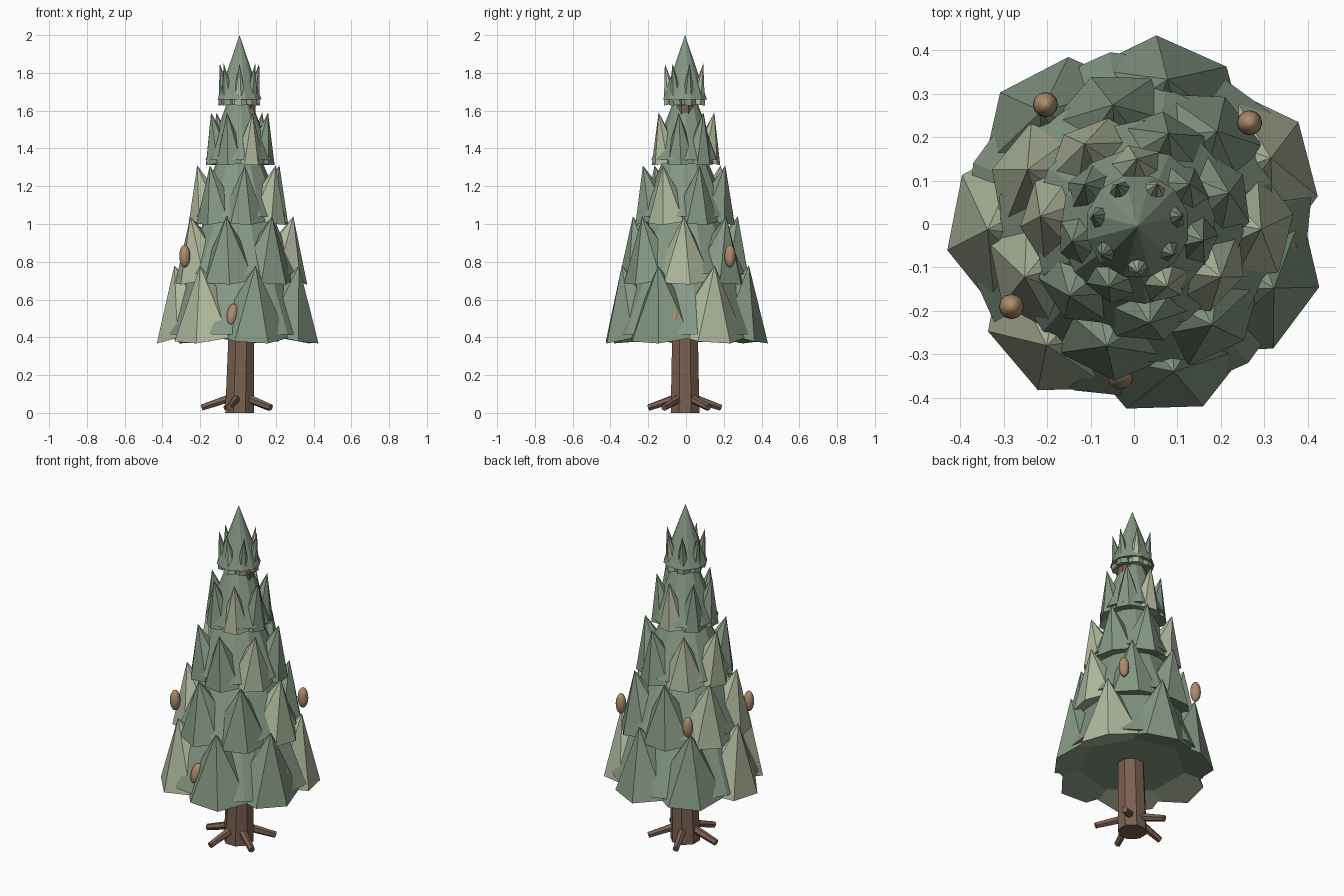
import bpy, bmesh, math
from mathutils import Vector, Matrix

if "Cube" in bpy.data.objects:
    bpy.data.objects.remove(bpy.data.objects["Cube"])


def material(name, rgb):
    m = bpy.data.materials.new(name)
    m.diffuse_color = (*rgb, 1)
    m.use_nodes = True
    m.node_tree.nodes["Principled BSDF"].inputs["Base Color"].default_value = m.diffuse_color
    return m


GREEN = material("needle_green", (0.235, 0.315, 0.23))
PALE = material("pale_sage", (0.43, 0.48, 0.335))
BROWN = material("bark_brown", (0.197, 0.118, 0.082))
TAN = material("pinecone_tan", (0.41, 0.26, 0.15))
SHIFT = Vector((0.008, -0.005, 0))  # the tree axis sits slightly off centre


def make_object(name, bm, mat):
    me = bpy.data.meshes.new(name)
    bmesh.ops.translate(bm, verts=bm.verts, vec=SHIFT)
    bmesh.ops.recalc_face_normals(bm, faces=bm.faces)
    bm.to_mesh(me)
    bm.free()
    me.materials.append(mat)
    ob = bpy.data.objects.new(name, me)
    bpy.context.collection.objects.link(ob)
    return ob


def taper(name, start, end, r1, r2, sides, mat, spin=0.0):
    """Cone or frustum running from start to end."""
    start, end = Vector(start), Vector(end)
    axis = end - start
    bm = bmesh.new()
    bmesh.ops.create_cone(bm, cap_ends=True, segments=sides, radius1=r1,
                          radius2=r2, depth=axis.length)
    # spin about the cone axis, then lean towards the end point
    turn = Vector((0, 0, 1)).rotation_difference(axis).to_matrix().to_4x4()
    place = Matrix.Translation((start + end) / 2) @ turn @ Matrix.Rotation(spin, 4, 'Z')
    bmesh.ops.transform(bm, matrix=place, verts=bm.verts)
    return make_object(name, bm, mat)


def polar(r, a, z):
    return (r * math.cos(a), r * math.sin(a), z)


# Trunk, leaning slightly; its base is cut level with the ground
trunk = taper("trunk", (0, 0, 0), (0.038, 0, 1.63), 0.082, 0.05, 8, BROWN, math.pi / 8)
for v in trunk.data.vertices:
    if v.co.z < 0.1:
        v.co.z = 0

# Roots
for i in range(5):
    a = math.radians(38 + 72 * i)
    taper(f"root_{i + 1}", polar(0.03, a, 0.085), polar(0.2, a, 0.028),
          0.024, 0.018, 6, BROWN)

# Foliage tiers: core (base z, base r, top z, top r),
# bough (base r, base z, tip r, tip z, width), first angle, pale boughs
TIERS = [
    ((0.415, 0.405, 0.84, 0.22), (0.247, 0.42, 0.345, 0.78, 0.204), 27, (0, 3, 4)),
    ((0.735, 0.325, 1.12, 0.14), (0.202, 0.72, 0.285, 1.04, 0.165), 50, (2, 3, 6)),
    ((1.04, 0.245, 1.40, 0.09), (0.15, 1.027, 0.225, 1.31, 0.126), 20, (2, 3, 6)),
    ((1.34, 0.18, 1.64, 0.066), (0.103, 1.328, 0.155, 1.59, 0.087), 39, (1, 5)),
    ((1.66, 0.12, 2.00, 0.0), (0.07, 1.635, 0.107, 1.85, 0.044), 13, (1, 5)),
]
for t, (core, bough, first, pale) in enumerate(TIERS, 1):
    z0, r0, z1, r1 = core
    taper(f"tier_{t}_core", (0, 0, z0), (0, 0, z1), r0, r1, 12, GREEN, math.radians(9 * t))
    rb, zb, rt, zt, width = bough
    for k in range(7):
        a = math.radians(first) + k * math.tau / 7
        # one base corner sits a quarter side past the outward direction
        spin = a + math.tau / 28 - math.pi / 2
        taper(f"tier_{t}_bough_{k + 1}", polar(rb, a, zb), polar(rt, a, zt),
              width, 0, 7, PALE if k in pale else GREEN, spin)

# Pinecones: position, lean about x and y
CONES = [
    ((-0.29, -0.185, 0.83), 0, 0),
    ((0.258, 0.238, 0.83), 0, 0),
    ((-0.212, 0.28, 0.83), 0, 0),
    ((-0.038, -0.345, 0.52), -0.2, 0.15),
    ((0.337, -0.055, 0.52), 0, -0.35),
]
for i, (pos, rx, ry) in enumerate(CONES, 1):
    bm = bmesh.new()
    bmesh.ops.create_uvsphere(bm, u_segments=12, v_segments=10, radius=1)
    m = (Matrix.Translation(pos) @ Matrix.Rotation(rx, 4, 'X') @ Matrix.Rotation(ry, 4, 'Y')
         @ Matrix.Diagonal((0.029, 0.029, 0.06, 1)))
    bmesh.ops.transform(bm, matrix=m, verts=bm.verts)
    for f in bm.faces:
        f.smooth = True
    make_object(f"pinecone_{i}", bm, TAN)
